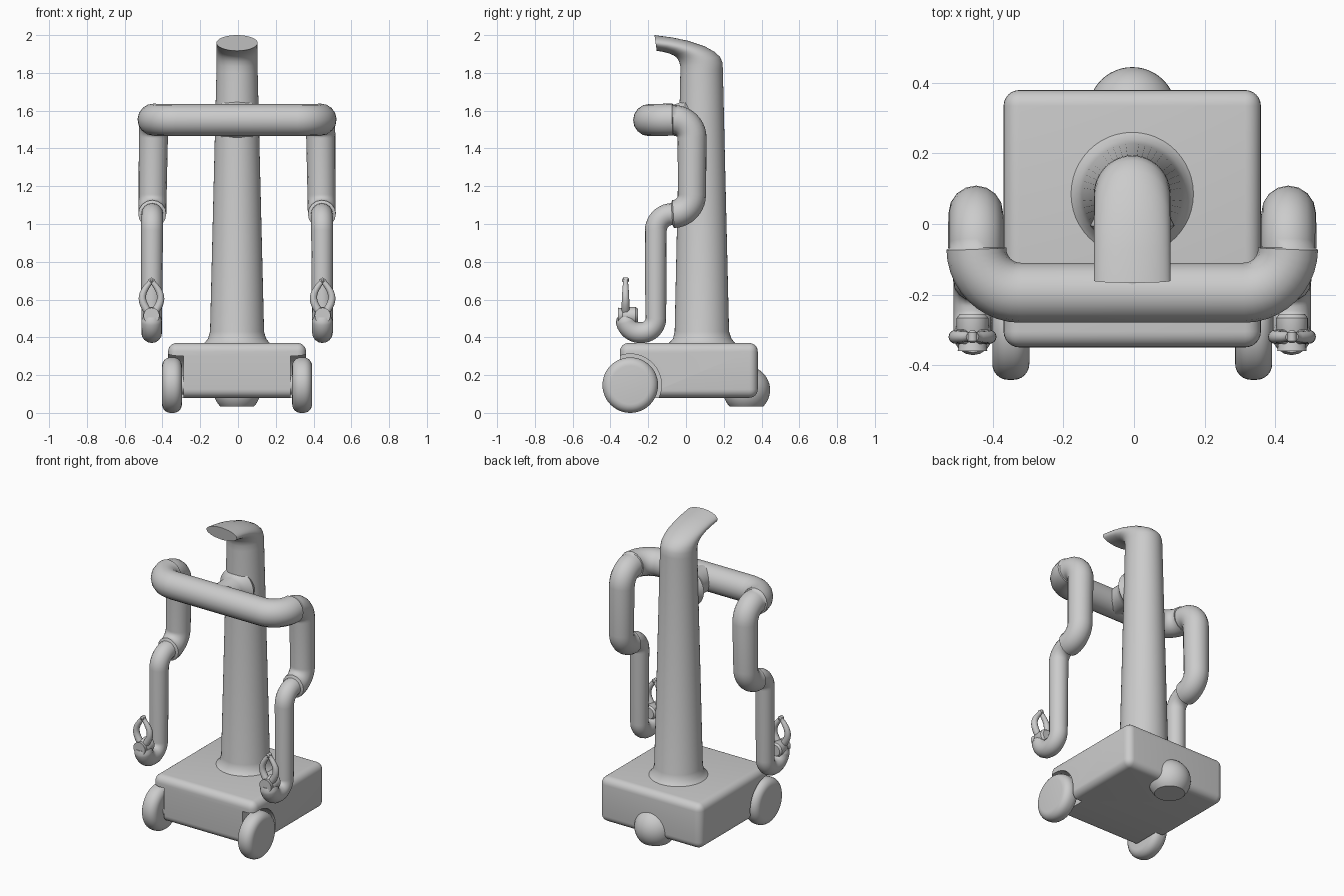
import bpy, bmesh, math
from mathutils import Vector, Matrix

if "Cube" in bpy.data.objects:
    bpy.data.objects.remove(bpy.data.objects["Cube"])

grey = bpy.data.materials.new("plain_grey")
grey.use_nodes = True
GREY = (0.6, 0.6, 0.6, 1)
grey.diffuse_color = GREY
grey.node_tree.nodes["Principled BSDF"].inputs["Base Color"].default_value = GREY
CX = -0.005  # the model's mid plane


def finish(name, mesh, angle=35):
    """Link a mesh as a named, grey, smooth-shaded object."""
    obj = bpy.data.objects.new(name, mesh)
    bpy.context.collection.objects.link(obj)
    mesh.materials.clear()
    mesh.materials.append(grey)
    bpy.ops.object.select_all(action='DESELECT')
    obj.select_set(True)
    bpy.context.view_layer.objects.active = obj
    bpy.ops.object.shade_smooth_by_angle(angle=math.radians(angle))
    return obj


def from_bmesh(name, bm):
    bmesh.ops.recalc_face_normals(bm, faces=bm.faces[:])
    mesh = bpy.data.meshes.new(name)
    bm.to_mesh(mesh)
    bm.free()
    return finish(name, mesh)


def loft(name, rings):
    """Skin a list of closed rings of points and cap both ends."""
    bm = bmesh.new()
    loops = [[bm.verts.new(p) for p in ring] for ring in rings]
    n = len(loops[0])
    for a, b in zip(loops, loops[1:]):
        for i in range(n):
            j = (i + 1) % n
            bm.faces.new((a[i], a[j], b[j], b[i]))
    bm.faces.new(loops[0])
    bm.faces.new(loops[-1])
    return from_bmesh(name, bm)


def lathe(name, profile, centre, axis, n=48):
    """Turn (distance along axis, radius) pairs about an axis."""
    turn = Vector((0, 0, 1)).rotation_difference(Vector(axis)).to_matrix()
    ring = [2 * math.pi * i / n for i in range(n)]
    return loft(name, [[Vector(centre) + turn @ Vector((r * math.cos(t), r * math.sin(t), d))
                        for t in ring] for d, r in profile])


def tube(name, points):
    """Sweep a circle along (point, radius) pairs."""
    curve = bpy.data.curves.new(name + "_path", 'CURVE')
    curve.dimensions = '3D'
    curve.bevel_depth = 1
    curve.bevel_resolution = 6
    curve.use_fill_caps = True
    spline = curve.splines.new('POLY')
    spline.points.add(len(points) - 1)
    for p, (co, r) in zip(spline.points, points):
        p.co = (*co, 1)
        p.radius = r
    temp = bpy.data.objects.new(name + "_path", curve)
    bpy.context.collection.objects.link(temp)
    graph = bpy.context.evaluated_depsgraph_get()
    mesh = bpy.data.meshes.new_from_object(temp.evaluated_get(graph))
    bpy.data.objects.remove(temp)
    return finish(name, mesh, 50)


def round_corners(corners, steps=10):
    """Replace each (point, tube radius, bend size) corner by an arc."""
    out = []
    for i, (p, r, bend) in enumerate(corners):
        p = Vector(p)
        if bend == 0:
            out.append((p, r))
            continue
        u = (Vector(corners[i - 1][0]) - p).normalized() * bend
        v = (Vector(corners[i + 1][0]) - p).normalized() * bend
        for k in range(steps + 1):
            t = k / steps
            s = 1 - t
            arc = u * (s ** 3 + 1.35 * s * s * t) + v * (t ** 3 + 1.35 * t * t * s)
            out.append((p + arc, r))
    return out


# Base: rounded box with a wheel well in each front corner
bm = bmesh.new()
bmesh.ops.create_cube(bm, size=1, matrix=Matrix.Translation((CX, 0.015, 0.225))
                      @ Matrix.Diagonal((0.73, 0.73, 0.29, 1)))
bmesh.ops.bevel(bm, geom=bm.edges[:], offset=0.045, segments=6, profile=0.5, affect='EDGES')
base = from_bmesh("base", bm)
for side in (-1, 1):
    well = lathe("well_cutter", [(0.283, 0.165), (0.5, 0.165)],
                 (CX, -0.295, 0.147), (side, 0, 0), 64)
    well.hide_render = True
    cut = base.modifiers.new("well", 'BOOLEAN')
    cut.operation = 'DIFFERENCE'
    cut.solver = 'EXACT'
    cut.object = well
    bpy.context.view_layer.objects.active = base
    bpy.ops.object.modifier_apply(modifier=cut.name)
    bpy.data.objects.remove(well)
finish_mesh = base.data
bpy.ops.object.select_all(action='DESELECT')
base.select_set(True)
bpy.ops.object.shade_smooth_by_angle(angle=math.radians(35))

# Wheels with rounded rims, and their axles
R, W, B = 0.147, 0.105, 0.045
arc = [math.radians(15 * k) for k in range(7)]
rim = [(B - B * math.cos(a), R - B + B * math.sin(a)) for a in arc]
rim += [(W - d, r) for d, r in reversed(rim)]
for side, label in ((-1, "right"), (1, "left")):
    hub = (CX + side * 0.292, -0.295, 0.147)
    lathe(label + "_wheel", rim, hub, (side, 0, 0))
    lathe(label + "_axle", [(-0.03, 0.05), (0.02, 0.05)], hub, (side, 0, 0))

# Rear caster: ball with a flat underside
bm = bmesh.new()
bmesh.ops.create_uvsphere(bm, u_segments=48, v_segments=24, radius=0.125,
                          matrix=Matrix.Translation((CX, 0.32, 0.122)))
cut = bmesh.ops.bisect_plane(bm, geom=bm.verts[:] + bm.edges[:] + bm.faces[:],
                             plane_co=(0, 0, 0.035), plane_no=(0, 0, -1), clear_outer=True)
bmesh.ops.contextual_create(bm, geom=[g for g in cut["geom_cut"]
                                      if isinstance(g, bmesh.types.BMEdge)])
from_bmesh("rear_caster", bm)

# Column flaring into the base and bending forward into a flat-ended head:
# front point (y, z), back point (y, z), half width
sections = [((-0.10, 0.36), (0.27, 0.36), 0.185), ((-0.085, 0.375), (0.255, 0.375), 0.168),
            ((-0.068, 0.395), (0.24, 0.395), 0.153), ((-0.06, 0.43), (0.228, 0.43), 0.143),
            ((-0.03, 1.80), (0.195, 1.82), 0.109), ((-0.03, 1.835), (0.193, 1.855), 0.108),
            ((-0.036, 1.86), (0.18, 1.885), 0.108), ((-0.048, 1.88), (0.15, 1.912), 0.108),
            ((-0.066, 1.893), (0.10, 1.94), 0.108), ((-0.09, 1.903), (0.01, 1.97), 0.108),
            ((-0.12, 1.911), (-0.07, 1.987), 0.108), ((-0.155, 1.917), (-0.167, 2.0), 0.109)]
rings = []
for (fy, fz), (by, bz), w in sections:
    front, back = Vector((CX, fy, fz)), Vector((CX, by, bz))
    mid, half = (front + back) / 2, (back - front) / 2
    rings.append([mid + half * math.cos(t) + Vector((w * math.sin(t), 0, 0))
                  for t in (2 * math.pi * i / 48 for i in range(48))])
loft("column_and_head", rings)

# Neck joining the column to the shoulder bar
lathe("shoulder_neck", [(0, 0.08), (0.13, 0.082), (0.155, 0.09), (0.175, 0.105), (0.19, 0.12),
                        (0.24, 0.095)], (CX, -0.195, 1.55), (0, 1, 0))

# Shoulder bar and both arms as one tapering tube
arm = [((0.442, -0.195, 1.55), 0.085, 0.125), ((0.442, 0.032, 1.555), 0.077, 0.10),
       ((0.448, 0.032, 1.055), 0.074, 0.10), ((0.45, -0.16, 1.05), 0.058, 0.085),
       ((0.452, -0.16, 0.425), 0.055, 0.075), ((0.452, -0.31, 0.425), 0.055, 0.065),
       ((0.452, -0.32, 0.51), 0.045, 0)]


def mirror(side):
    return [((CX + side * x, y, z), r, b) for (x, y, z), r, b in arm]


tube("shoulder_bar_and_arms", round_corners(mirror(-1)[::-1] + mirror(1)))

# Hands: wrist drum and two curved fingers meeting at the tip
for side, label in ((-1, "right"), (1, "left")):
    hx = CX + side * 0.453
    lathe(label + "_wrist", [(0, 0.036), (0.012, 0.045), (0.07, 0.045), (0.08, 0.038),
                             (0.105, 0.042)], (hx, -0.255, 0.515), (0, -1, 0), 32)
    for way, finger in ((-1, "outer"), (1, "inner")):
        path = []
        for k in range(13):
            t = k / 12
            bow = 0.018 + 0.036 * math.sin(math.pi * min(1, t * 1.08)) - 0.012 * t
            path.append(((hx + way * bow, -0.32, 0.535 + 0.17 * t), 0.021 - 0.009 * t * t))
        tube(label + "_" + finger + "_finger", path)
    lathe(label + "_fingertip", [(-0.018, 0.006), (-0.012, 0.013), (0.012, 0.013), (0.018, 0.006)],
          (hx, -0.32, 0.703), (0, 1, 0), 16)
